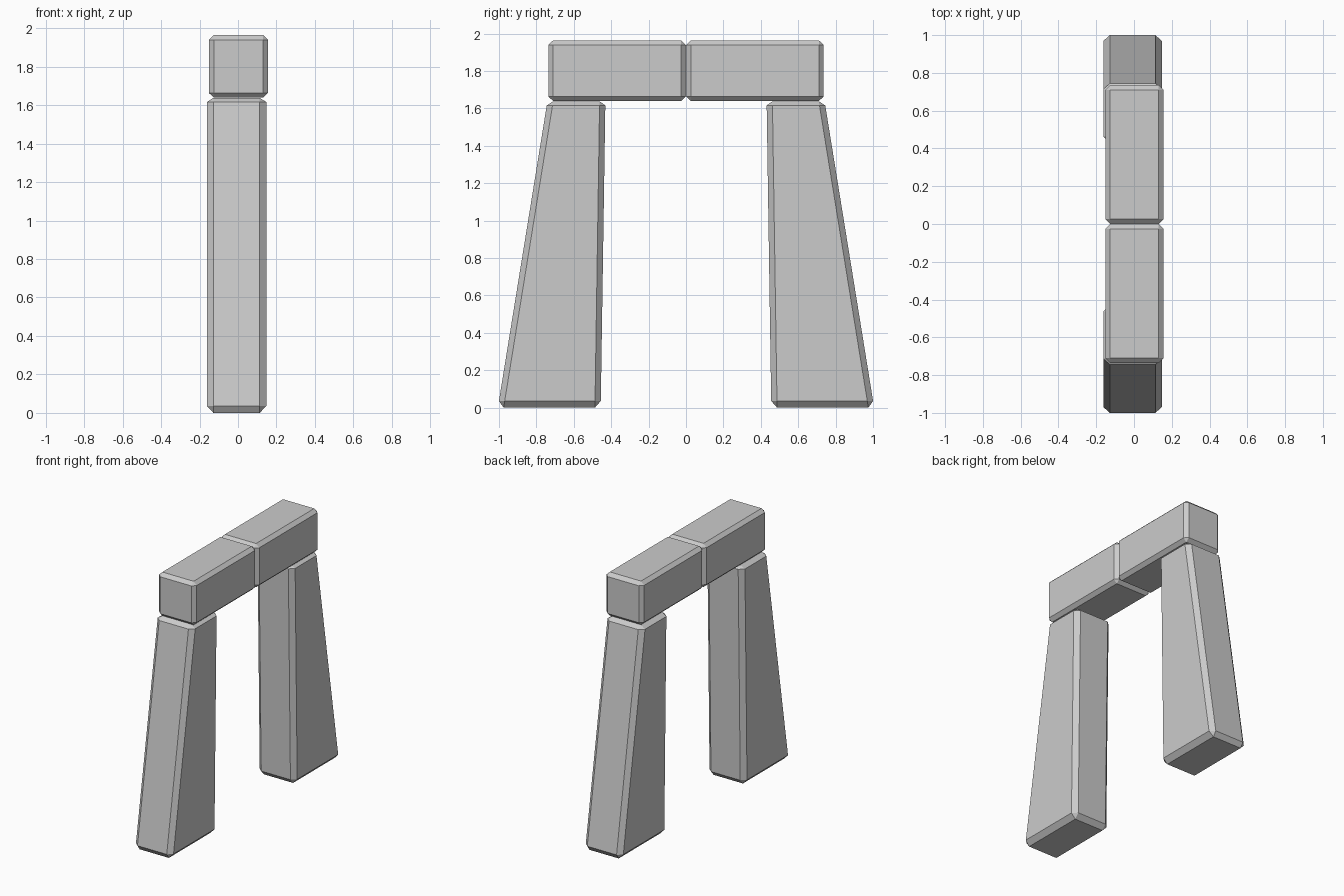
import bpy
import bmesh
from itertools import product

if "Cube" in bpy.data.objects:
    bpy.data.objects.remove(bpy.data.objects["Cube"])


def chamfered_block(name, xs, zs, y_bottom, y_top, inset):
    """Chamfered block whose y range blends from y_bottom to y_top with height."""
    (x0, x1), (z0, z1) = xs, zs
    dx, dy, dz = inset[:3]
    dz_top = inset[3]

    def y_at(z, side):
        t = (z - z0) / (z1 - z0)
        return y_bottom[side] * (1 - t) + y_top[side] * t

    bm = bmesh.new()
    for i, j, k in product((0, 1), repeat=3):
        # three points per corner, each touching one face
        for axis in range(3):
            x = xs[i] + (0 if axis == 0 else dx * (1 - 2 * i))
            z = zs[k] + (0 if axis == 2 else (-dz_top if k else dz))
            y = y_at(z, j) + (0 if axis == 1 else dy * (1 - 2 * j))
            bm.verts.new((x, y, z))
    bmesh.ops.convex_hull(bm, input=bm.verts[:])
    bmesh.ops.dissolve_limit(bm, angle_limit=0.02, verts=bm.verts[:], edges=bm.edges[:])
    bmesh.ops.recalc_face_normals(bm, faces=bm.faces[:])
    mesh = bpy.data.meshes.new(name)
    bm.to_mesh(mesh)
    bm.free()
    obj = bpy.data.objects.new(name, mesh)
    bpy.context.collection.objects.link(obj)


def span(a, b, side):
    return tuple(sorted((a * side, b * side)))


for side, label in ((-1, "front"), (1, "back")):
    # tapered standing stone, leaning inward on its outer face
    chamfered_block(label + "_pillar", (-0.162, 0.147), (0.0, 1.638),
                    span(0.456, 1.006, side), span(0.431, 0.741, side),
                    (0.034, 0.031, 0.036, 0.022))
    # half of the lintel resting on top
    chamfered_block(label + "_lintel", (-0.152, 0.157), (1.639, 1.964),
                    span(0.0, 0.736, side), span(0.0, 0.736, side),
                    (0.026, 0.026, 0.025, 0.025))
